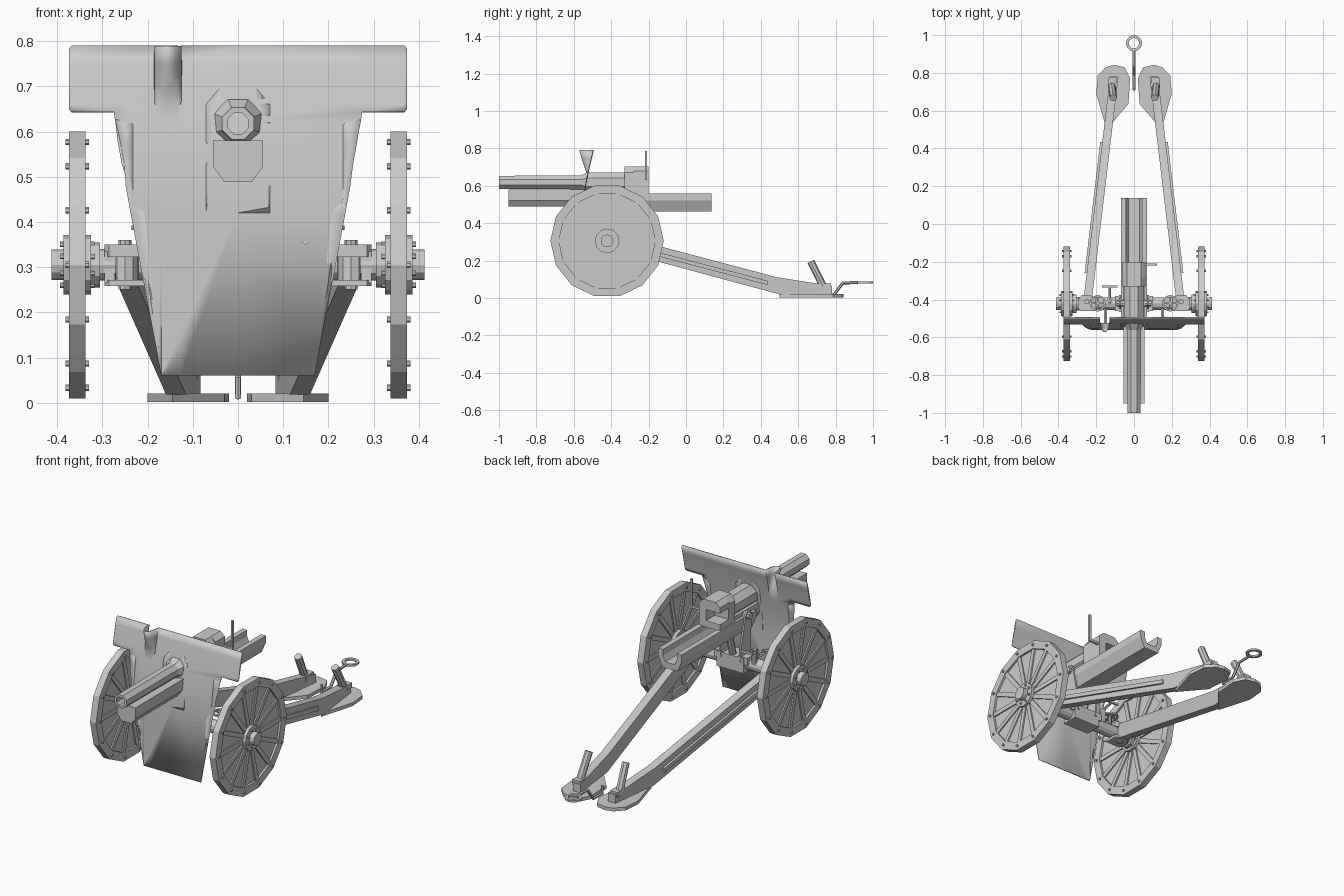
import bpy, bmesh, math
from mathutils import Vector, Matrix

if "Cube" in bpy.data.objects:
    bpy.data.objects.remove(bpy.data.objects["Cube"])

AX, AZ = -0.422, 0.305   # wheel axle position in y, z


def finish(name, bm, mirror=False, smooth=None):
    bmesh.ops.recalc_face_normals(bm, faces=bm.faces)
    me = bpy.data.meshes.new(name)
    bm.to_mesh(me)
    bm.free()
    ob = bpy.data.objects.new(name, me)
    bpy.context.collection.objects.link(ob)
    if mirror:
        ob.modifiers.new("Mirror", 'MIRROR')
    if smooth:
        bpy.context.view_layer.objects.active = ob
        ob.select_set(True)
        bpy.ops.object.shade_smooth_by_angle(angle=math.radians(smooth))
        ob.select_set(False)
    return ob


def add_box(bm, lo, hi):
    c = [(a + b) / 2 for a, b in zip(lo, hi)]
    s = [b - a for a, b in zip(lo, hi)]
    bmesh.ops.create_cube(bm, size=1, matrix=Matrix.Translation(c) @ Matrix.Diagonal((*s, 1)))


def add_cyl(bm, p0, p1, r, n=8, r2=None, twist=0.0):
    p0, p1 = Vector(p0), Vector(p1)
    d = p1 - p0
    m = Matrix.Translation((p0 + p1) / 2) @ d.to_track_quat('Z', 'Y').to_matrix().to_4x4() @ Matrix.Rotation(twist, 4, 'Z')
    bmesh.ops.create_cone(bm, cap_ends=True, segments=n, radius1=r,
                          radius2=r if r2 is None else r2, depth=d.length, matrix=m)


def add_prism(bm, pts, a, b, axis):
    """Extrude a 2D outline along 'x' (y,z), 'y' (x,z) or 'z' (x,y)."""
    put = {'x': lambda p, t: (t, p[0], p[1]), 'y': lambda p, t: (p[0], t, p[1]),
           'z': lambda p, t: (p[0], p[1], t)}[axis]
    v0 = [bm.verts.new(put(p, a)) for p in pts]
    v1 = [bm.verts.new(put(p, b)) for p in pts]
    bm.faces.new(v0)
    bm.faces.new(v1[::-1])
    for i in range(len(pts)):
        j = (i + 1) % len(pts)
        bm.faces.new((v0[i], v0[j], v1[j], v1[i]))


def add_lathe(bm, prof, n, place, off=0.0):
    """Closed ring of (radius, along) points swept round an axis."""
    rings = [[bm.verts.new(place(r, t, off + 2 * math.pi * k / n)) for r, t in prof] for k in range(n)]
    for k in range(n):
        A, B = rings[k], rings[(k + 1) % n]
        for i in range(len(prof)):
            j = (i + 1) % len(prof)
            bm.faces.new((A[i], A[j], B[j], B[i]))


def wheel_place(r, t, a):
    return (t, AX + r * math.cos(a), AZ + r * math.sin(a))


# wheels: 14-sided rim with recessed panel, raised spokes and bolts
N = 14
bm = bmesh.new()
add_lathe(bm, [(.303, .338), (.303, .374), (.258, .374), (.258, .338)], N, wheel_place)
add_lathe(bm, [(.26, .349), (.26, .363), (.03, .363), (.03, .349)], N, wheel_place)
finish("wheel_rim", bm, True)
bm = bmesh.new()
for k in range(N):
    a = 2 * math.pi * k / N
    sub = bmesh.ops.create_cube(bm, size=1, matrix=Matrix.Translation((.356, AX, AZ)) @ Matrix.Rotation(a, 4, 'X')
                                @ Matrix.Translation((0, .16, 0)) @ Matrix.Diagonal((.028, .20, .024, 1)))
finish("wheel_spokes", bm, True)
bm = bmesh.new()
for k in range(N):
    a = 2 * math.pi * k / N
    add_cyl(bm, wheel_place(.279, .330, a), wheel_place(.279, .382, a), .007, 6)
for k in range(8):
    a = 2 * math.pi * (k + .5) / 8
    add_cyl(bm, wheel_place(.049, .318, a), wheel_place(.049, .394, a), .006, 6)
finish("wheel_bolts", bm, True)
bm = bmesh.new()
for x0, x1, r in [(.325, .386, .066), (.305, .33, .05), (.38, .413, .034), (.27, .31, .035)]:
    add_cyl(bm, (x0, AX, AZ), (x1, AX, AZ), r, 12)
finish("wheel_hub", bm, True)

# axle and trail hinge brackets
bm = bmesh.new()
add_cyl(bm, (-.22, AX, AZ), (.22, AX, AZ), .034, 12)
finish("axle", bm)
bm = bmesh.new()
lug = [(.2, -.46), (.285, -.46), (.296, -.445), (.296, -.40), (.275, -.375), (.235, -.375), (.2, -.39)]
add_prism(bm, lug, .322, .35, 'z')
add_prism(bm, lug, .258, .272, 'z')
add_box(bm, (.272, -.455, .265), (.296, -.395, .335))
add_cyl(bm, (.25, -.41, .25), (.25, -.41, .36), .014, 8)
add_cyl(bm, (.25, -.41, .27), (.25, -.41, .325), .03, 10)
finish("hinge_bracket", bm, True)

# split trail legs, skewed inward toward the rear
def skew(bm):
    for v in bm.verts:
        v.co.x += .245 - .119 * (v.co.y + .4)

bm = bmesh.new()
add_prism(bm, [(-.40, .262), (-.40, .345), (.49, .11), (.78, .065), (.78, .018), (.505, .018)], -.022, .022, 'x')
skew(bm)
finish("trail_leg", bm, True)
bm = bmesh.new()
add_prism(bm, [(-.26, .252), (-.26, .274), (.435, .092), (.435, .070)], .02, .033, 'x')
skew(bm)
finish("trail_side_bar", bm, True)
bm = bmesh.new()
add_prism(bm, [(.145, .5), (.2, .69), (.192, .785), (.15, .83), (.105, .842), (.05, .83), (.02, .77), (.03, .635)], .002, .02, 'z')
finish("trail_spade", bm, True)
bm = bmesh.new()
add_cyl(bm, (.118, .735, .06), (.110, .668, .195), .02, 8)
add_box(bm, (.09, .71, .05), (.135, .775, .078))
finish("trail_handle", bm, True)

# towing eye
bm = bmesh.new()
path = [(0, .71, .014), (0, .79, .016), (0, .838, .08), (0, .92, .083)]
for p, q in zip(path, path[1:]):
    add_cyl(bm, p, q, .008, 6)
add_cyl(bm, (0, .712, .008), (0, .712, .057), .007, 6)
add_lathe(bm, [(.043, -.005), (.043, .005), (.028, .005), (.028, -.005)], 12,
          lambda r, t, a: (r * math.cos(a), .957 + r * math.sin(a), .083 + t))
finish("towing_eye", bm)

# octagonal barrel with open bore
bm = bmesh.new()
add_lathe(bm, [(.025, -1), (.038, -1), (.040, -.56), (.058, -.53), (.058, -.30), (.025, -.30)], 8,
          lambda r, t, a: (r * math.cos(a), t, .618 + r * math.sin(a)), math.pi / 8)
finish("barrel", bm)

# breech block, slotted open at the left and rear
bm = bmesh.new()
add_prism(bm, [(-.062, .555), (.062, .555), (.062, .672), (.036, .703), (-.036, .703), (-.062, .672)], -.33, -.275, 'y')
add_box(bm, (-.062, -.28, .555), (.062, -.2, .59))
add_prism(bm, [(-.062, .65), (.062, .65), (.062, .68), (.036, .703), (-.036, .703), (-.062, .68)], -.28, -.2, 'y')
add_box(bm, (.02, -.28, .585), (.062, -.2, .655))
finish("breech_block", bm)
bm = bmesh.new()
add_box(bm, (.055, -.22, .63), (.122, -.209, .642))
add_box(bm, (.111, -.22, .63), (.122, -.209, .785))
finish("breech_lever", bm)

# recoil cradle: boxed front, open trough at the rear
bm = bmesh.new()
add_prism(bm, [(-.055, .522), (-.03, .488), (.03, .488), (.055, .522), (.055, .58), (-.055, .58)], -.95, -.3, 'y')
finish("cradle_front", bm)
bm = bmesh.new()
half = [(.045, .463), (.07, .52), (.07, .558), (.042, .558), (.042, .525), (.028, .495)]
add_prism(bm, half + [(-x, z) for x, z in reversed(half)], -.5, .137, 'y')
finish("cradle_trough", bm)

# carriage yoke, trunnions and saddle
bm = bmesh.new()
add_prism(bm, [(-.46, .32), (-.37, .32), (-.375, .42), (-.395, .57), (-.41, .59), (-.43, .59), (-.445, .57)], .07, .08, 'x')
for v in bm.verts:
    v.co.x -= max(0, .55 - v.co.z) * .08
add_cyl(bm, (.05, -.42, .56), (.092, -.42, .56), .018, 8)
add_box(bm, (.045, -.46, .31), (.1, -.38, .35))
finish("yoke_plate", bm, True)
bm = bmesh.new()
add_box(bm, (-.08, -.465, .265), (.08, -.375, .345))
add_cyl(bm, (0, -.40, .34), (0, -.36, .48), .018, 8)
finish("saddle", bm)

# shield struts
bm = bmesh.new()
add_cyl(bm, (.15, AX, .31), (.15, -.557, .36), .009, 6)
finish("shield_strut", bm, True)

# handwheels and elevating crank
bm = bmesh.new()
add_lathe(bm, [(.044, -.005), (.044, .005), (.034, .005), (.034, -.005)], 12,
          lambda r, t, a: (.192 + r * math.cos(a), -.42 + r * math.sin(a), .387 + t))
add_box(bm, (.154, -.424, .384), (.23, -.416, .39))
add_box(bm, (.188, -.458, .384), (.196, -.382, .39))
add_cyl(bm, (.192, -.42, .32), (.192, -.42, .39), .009, 8)
finish("handwheel", bm, True)
bm = bmesh.new()
add_cyl(bm, (-.128, -.42, .39), (-.128, -.33, .41), .007, 6)
add_box(bm, (-.17, -.335, .404), (-.087, -.325, .416))
add_cyl(bm, (-.128, -.40, .32), (-.128, -.40, .40), .014, 8)
finish("elevating_crank", bm)

# curved shield with gun opening and a sight bulge on the left
outline = [(0, .06), (.17, .06), (.207, .265), (.207, .42), (.232, .445), (.232, .615), (.275, .643), (.368, .643),
           (.374, .65), (.374, .784), (.368, .79), (0, .79), (0, .705), (.032, .705), (.071, .66), (.071, .42), (0, .42)]
bm = bmesh.new()
for s in (1, -1):
    bm.faces.new([bm.verts.new((s * x, 0, z)) for x, z in outline])
bmesh.ops.triangulate(bm, faces=bm.faces[:])
bmesh.ops.remove_doubles(bm, verts=bm.verts, dist=1e-5)
cuts = [((0, 0, z), (0, 0, 1)) for z in (.42, .48, .53, .58, .62, .66, .69, .72, .75)]
cuts += [((-.155 + d * s, 0, 0), (1, 0, 0)) for s in (-1, 1) for d in (.0285, .027, .022, .014, .005)]
for co, no in cuts:
    bmesh.ops.bisect_plane(bm, geom=bm.verts[:] + bm.edges[:] + bm.faces[:], plane_co=co, plane_no=no, dist=1e-5)
for v in bm.verts:
    x, z = v.co.x, v.co.z
    v.co.y = -.557 + .062 * max(0, (z - .42) / .37) ** 1.6
    t = abs(x + .155) / .0284
    if z > .66 and t < 1:
        v.co.y -= .075 * (z - .66) / .13 * math.sqrt(1 - t * t)
ob = finish("shield", bm, smooth=30)
mod = ob.modifiers.new("Thickness", 'SOLIDIFY')
mod.thickness, mod.offset = .006, 0
